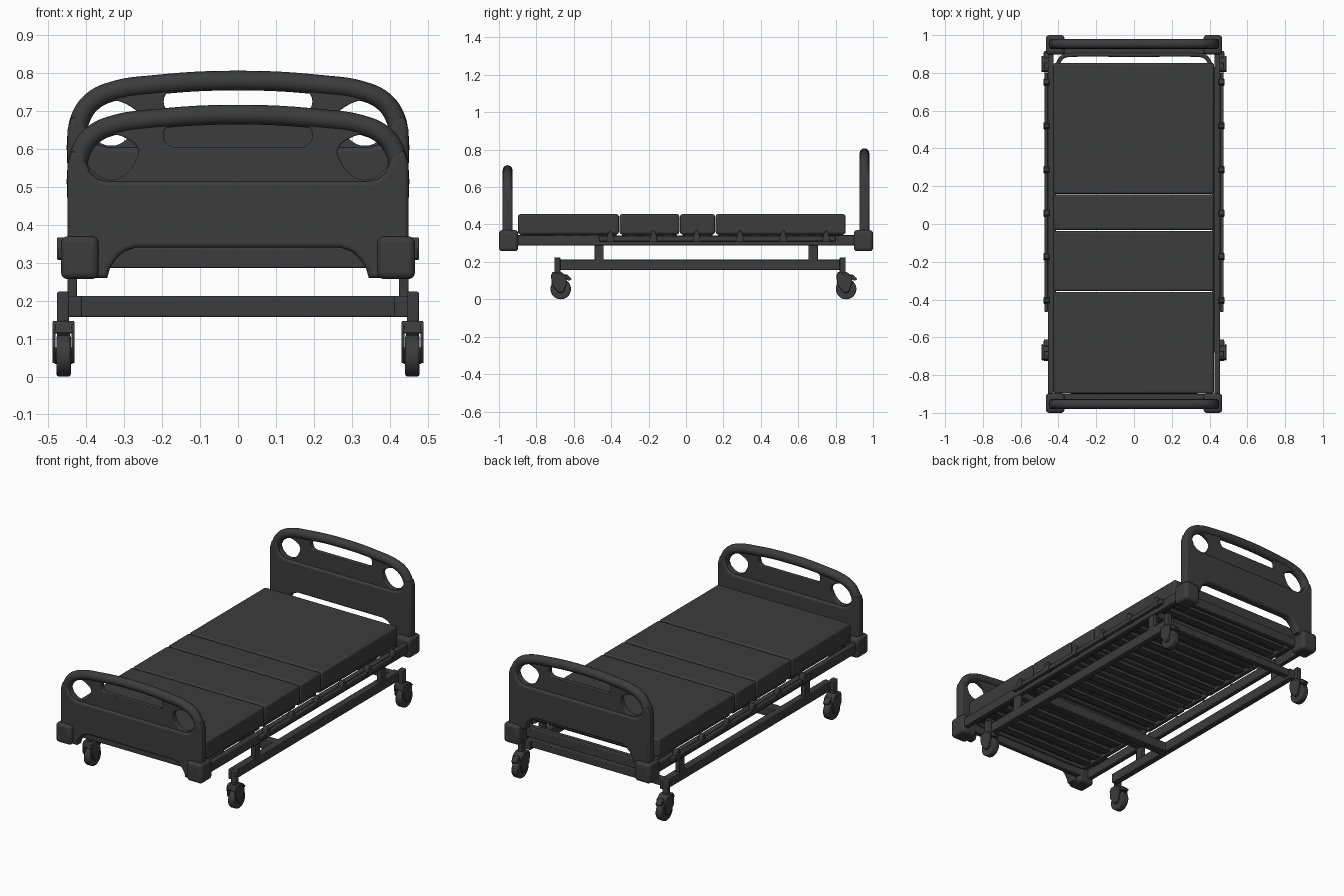
import bpy, bmesh, math
from mathutils import Matrix, Vector

if "Cube" in bpy.data.objects:
    bpy.data.objects.remove(bpy.data.objects["Cube"])

dark = bpy.data.materials.new("dark_grey")
dark.diffuse_color = (0.045, 0.045, 0.045, 1)
dark.use_nodes = True
dark.node_tree.nodes["Principled BSDF"].inputs["Base Color"].default_value = dark.diffuse_color


def finish(ob, mirror=False, bevel=0.0, seg=2):
    if mirror:
        ob.modifiers.new("mirror", 'MIRROR')
    if bevel:
        m = ob.modifiers.new("bevel", 'BEVEL')
        m.width, m.segments, m.limit_method = bevel, seg, 'ANGLE'
    ob.data.materials.append(dark)
    bpy.ops.object.select_all(action='DESELECT')
    ob.select_set(True)
    bpy.context.view_layer.objects.active = ob
    bpy.ops.object.shade_smooth_by_angle(angle=math.radians(35))
    return ob


def mesh_object(name, bm):
    me = bpy.data.meshes.new(name)
    bmesh.ops.recalc_face_normals(bm, faces=bm.faces)
    bm.to_mesh(me)
    bm.free()
    ob = bpy.data.objects.new(name, me)
    bpy.context.collection.objects.link(ob)
    return ob


def box(name, x, y, z, mirror=False, bevel=0.004, seg=2):
    bm = bmesh.new()
    size = Vector((x[1] - x[0], y[1] - y[0], z[1] - z[0]))
    mid = Vector((sum(x), sum(y), sum(z))) / 2
    bmesh.ops.create_cube(bm, size=1, matrix=Matrix.Translation(mid) @ Matrix.Diagonal(size.to_4d()))
    return finish(mesh_object(name, bm), mirror, bevel, seg)


def side_profile(name, x, pts, mirror=True, bevel=0.003):
    """Extrude a (y, z) outline along x."""
    bm = bmesh.new()
    f = bm.faces.new([bm.verts.new((x[0], p[0], p[1])) for p in pts])
    r = bmesh.ops.extrude_face_region(bm, geom=[f])
    bmesh.ops.translate(bm, verts=[v for v in r["geom"] if isinstance(v, bmesh.types.BMVert)],
                        vec=(x[1] - x[0], 0, 0))
    return finish(mesh_object(name, bm), mirror, bevel)


def circle(y, z, r, n=32):
    return [(y + r * math.cos(2 * math.pi * i / n), z + r * math.sin(2 * math.pi * i / n)) for i in range(n)]


def curve_object(name, splines, matrix, flat=True, extrude=0.0, bevel=0.0, res=6):
    """splines: list of (points, smooth, cyclic); turned into a mesh in place."""
    cu = bpy.data.curves.new(name, 'CURVE')
    cu.dimensions = '2D' if flat else '3D'
    if flat:
        cu.fill_mode = 'BOTH'
        cu.offset = -bevel
    cu.extrude, cu.bevel_depth, cu.bevel_resolution = extrude, bevel, 3 if flat else 6
    cu.use_fill_caps = not flat
    for pts, smooth, cyclic in splines:
        sp = cu.splines.new('BEZIER')
        sp.bezier_points.add(len(pts) - 1)
        sp.resolution_u = res if smooth else 1
        for b, p in zip(sp.bezier_points, pts):
            b.co = (p[0], p[1], 0)
            b.handle_left_type = b.handle_right_type = 'AUTO' if smooth else 'VECTOR'
        sp.use_cyclic_u = cyclic
    tmp = bpy.data.objects.new(name + "_curve", cu)
    bpy.context.collection.objects.link(tmp)
    bpy.context.view_layer.update()
    me = bpy.data.meshes.new_from_object(tmp.evaluated_get(bpy.context.evaluated_depsgraph_get()))
    bpy.data.objects.remove(tmp)
    me.materials.clear()
    me.transform(matrix)
    ob = bpy.data.objects.new(name, me)
    bpy.context.collection.objects.link(ob)
    return finish(ob)


def both(half):
    """Complete a right-half point list (starting on the right) with its mirror."""
    return half + [(-x, z) for x, z in reversed(half) if x > 0]


def end_board(name, y, dz):
    mat = Matrix.Translation((0, y, dz)) @ Matrix.Rotation(math.pi / 2, 4, 'X')
    # Handle tube round the top
    rim = [(.424, .45), (.424, .55), (.413, .597), (.382, .638), (.325, .664), (.225, .679), (0, .691)]
    curve_object(name + "_rim", [(both(rim), True, False)], mat, flat=False, bevel=.026)
    # Thick lower panel with arched underside and scooped top
    lower = [(0, .34), (.27, .34), (.3, .33), (.322, .31), (.338, .285), (.345, .26), (.45, .26),
             (.45, .56), (.44, .595), (.412, .595), (.403, .57), (.39, .538), (.37, .521), (.345, .515), (0, .515)]
    full = lower + [(-x, z) for x, z in reversed(lower) if x > 0]
    curve_object(name + "_panel", [(full, False, True)], mat, extrude=.0145, bevel=.012)
    # Thin upper web with grip slot and two eye-shaped openings
    web = [(.42, .5), (.42, .57), (.41, .6), (.382, .638), (.325, .664), (.225, .679), (0, .691)]
    eye = [(.399, .575), (.383, .617), (.34, .638), (.29, .626), (.264, .6), (.272, .565),
           (.295, .535), (.335, .519), (.378, .538)]
    slot = []
    for cx, cz, a0 in ((.167, .638, 0), (-.167, .638, 90), (-.167, .634, 180), (.167, .634, 270)):
        for k in range(6):
            a = math.radians(a0 + 18 * k)
            slot.append((cx + .029 * math.cos(a), cz + .029 * math.sin(a)))
    curve_object(name + "_web", [(both(web), False, True), (eye, True, True),
                 ([(-x, z) for x, z in eye], True, True), (slot, False, True)], mat, extrude=.01, bevel=.004)
    # Corner blocks gripping the board
    s = 1 if y > 0 else -1
    box(name + "_corner_block", (.368, .467), sorted((s * .897, s)), (.257, .37), True, .018, 4)


end_board("footboard", -.954, 0)
end_board("headboard", .954, .09)

# Mattress in four sections
cuts = [-.9, -.357, -.034, .157, .855]
for i in range(4):
    box(f"mattress_section_{i + 1}", (-.426, .424), (cuts[i] + .002, cuts[i + 1] - .002), (.347, .455), False, .012, 3)

# Slatted deck
for i in range(4):
    a, b = cuts[i] + .015, cuts[i + 1] - .015
    box(f"deck_side_bar_{i + 1}", (.375, .4), (a, b), (.322, .347), True)
    n = max(2, round((b - a) / .085))
    for k in range(n):
        c = a + (k + .5) * (b - a) / n
        box(f"slat_{i + 1}_{k + 1}", (-.4, .4), (c - .024, c + .024), (.33, .348), False, .003)

# Rounded retaining loops at both ends of the deck
for label, s, out in (("head", 1, .895), ("foot", -1, .888)):
    loop = [(.405, .72), (.405, out - .07), (.395, out - .03), (.37, out - .006), (.33, out),
            (0, out)]
    curve_object(label + "_deck_loop", [([(x, s * y) for x, y in both(loop)], True, False)],
                 Matrix.Translation((0, 0, .334)), flat=False, bevel=.011)

# Upper frame
box("frame_side_rail", (.425, .455), (-.92, .92), (.287, .342), True)
box("frame_foot_rail", (-.45, .45), (-.93, -.9), (.287, .34))
box("frame_head_rail", (-.45, .45), (.9, .93), (.287, .34))
for y in (-.465, .68):
    box("frame_cross_bar", (-.43, .43), (y - .02, y + .02), (.287, .322))
box("accessory_rail", (.455, .475), (-.465, .8), (.31, .337), True)
for i in range(6):
    y = -.405 + .231 * i
    side_profile("rail_bracket", (.448, .478),
                 [(y - .02, .308), (y + .02, .308), (y + .016, .345), (y + .008, .367), (y - .008, .367), (y - .016, .345)])

# Base frame
box("base_side_beam", (.412, .45), (-.68, .83), (.157, .213), True)
box("base_middle_beam", (-.42, .42), (-.275, -.225), (.157, .213))
box("base_head_beam", (-.42, .42), (.785, .82), (.17, .213))
for y in (-.465, .68):
    box("lift_post", (.425, .45), (y - .025, y + .025), (.205, .295), True)

# Casters with forks and brake pedals
for label, y in (("foot", -.67), ("head", .856)):
    st = y - .018
    box(label + "_caster_socket", (.446, .477), (st - .016, st + .016), (.14, .224), True)
    side_profile(label + "_caster_wheel", (.441, .479), circle(y, .055, .055), True, .006)
    side_profile(label + "_caster_hub", (.436, .484), circle(y, .055, .022, 20))
    fork = [(y - .012, .035), (y + .014, .04), (y + .034, .09), (y + .028, .125), (st - .024, .145),
            (st - .034, .13), (st - .03, .08)]
    side_profile(label + "_caster_fork_inner", (.431, .439), fork)
    side_profile(label + "_caster_fork_outer", (.481, .49), fork)
    side_profile(label + "_caster_fork_top", (.432, .489),
                 [(st - .034, .115), (y + .03, .113), (y + .028, .127), (st + .02, .147), (st - .026, .147)])
    side_profile(label + "_brake_pedal", (.443, .477),
                 [(y + .02, .112), (y + .045, .098), (y + .06, .108), (y + .035, .132), (y + .022, .132)])
